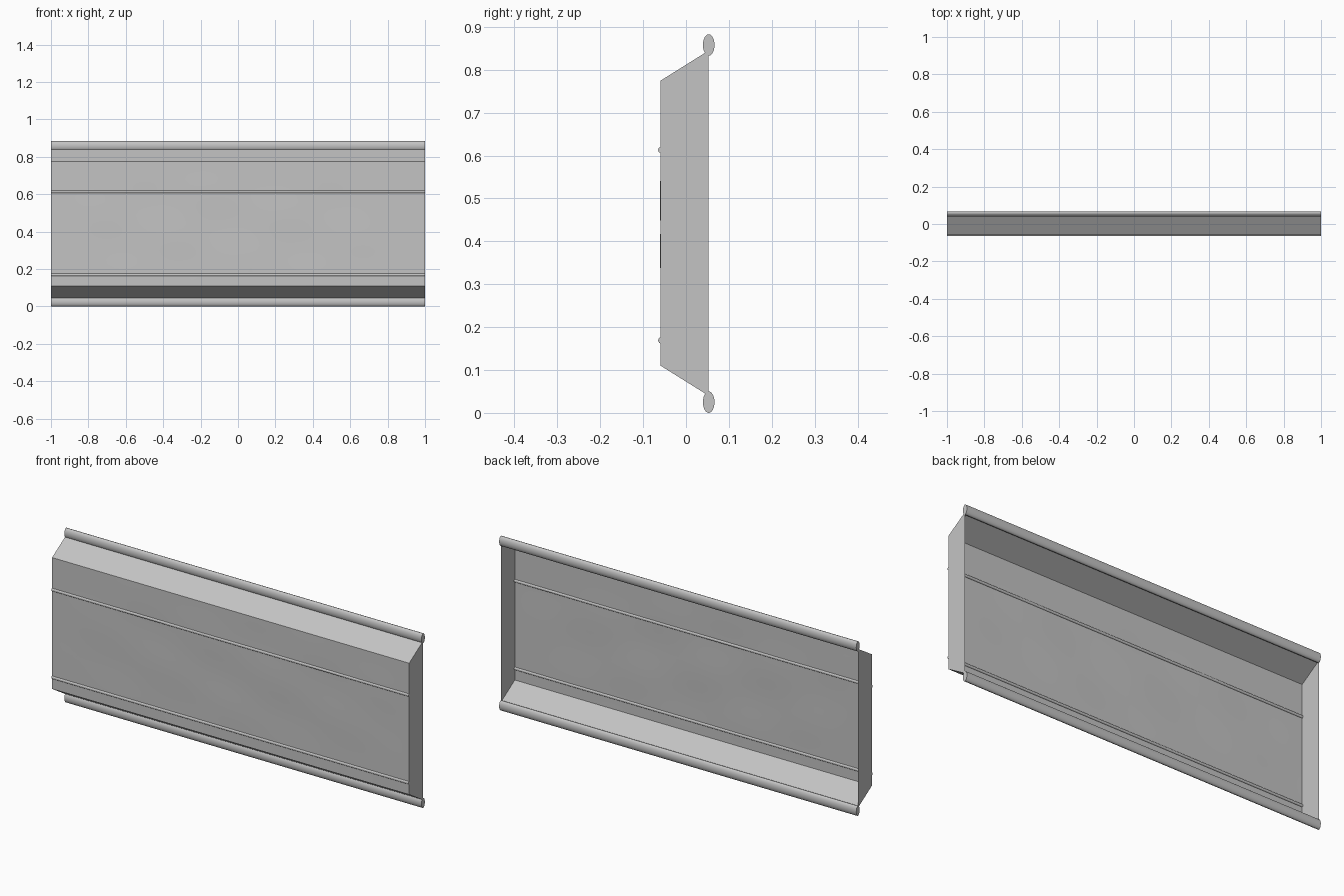
import bpy, bmesh, math

if "Cube" in bpy.data.objects:
    bpy.data.objects.remove(bpy.data.objects["Cube"])

grey = bpy.data.materials.new("light grey metal")
grey.diffuse_color = (0.55, 0.55, 0.55, 1)
grey.use_nodes = True
grey.node_tree.nodes["Principled BSDF"].inputs["Base Color"].default_value = grey.diffuse_color

Y_FRONT, Y_BACK = -0.059, 0.053
Z_LOW, Z_HIGH = 0.11, 0.775        # front face
Z_BOTTOM, Z_TOP = 0.04, 0.845      # open back rim


def finish(name, bm):
    me = bpy.data.meshes.new(name)
    bm.to_mesh(me)
    bm.free()
    me.materials.append(grey)
    ob = bpy.data.objects.new(name, me)
    bpy.context.collection.objects.link(ob)
    bpy.ops.object.select_all(action='DESELECT')
    ob.select_set(True)
    bpy.context.view_layer.objects.active = ob
    bpy.ops.object.shade_smooth_by_angle(angle=math.radians(25))
    return ob


def rod(name, y, z, ry, rz, sides):
    """Full-length elliptical bar along x with closed ends."""
    bm = bmesh.new()
    rings = [[bm.verts.new((x, y + ry * math.cos(2 * math.pi * i / sides),
                            z + rz * math.sin(2 * math.pi * i / sides)))
              for i in range(sides)] for x in (-1, 1)]
    for i in range(sides):
        j = (i + 1) % sides
        bm.faces.new((rings[0][i], rings[0][j], rings[1][j], rings[1][i]))
    for r in rings:
        bm.faces.new(r)
    bmesh.ops.recalc_face_normals(bm, faces=bm.faces)
    return finish(name, bm)


# Front sheet: a fine grid with very shallow hand-beaten waves
NX, NZ = 80, 28
bm = bmesh.new()
grid = []
for i in range(NX + 1):
    col = []
    for k in range(NZ + 1):
        x, t = -1 + 2 * i / NX, k / NZ
        z = Z_LOW + t * (Z_HIGH - Z_LOW)
        fade = math.sin(math.pi * t) * math.sin(math.pi * i / NX) ** 0.5 if 0 < i < NX else 0
        wave = math.sin(9.4 * x + 5 * z) * math.cos(14 * z - 3 * x)
        col.append(bm.verts.new((x, Y_FRONT + 0.0015 * fade * wave, z)))
    grid.append(col)
for i in range(NX):
    for k in range(NZ):
        bm.faces.new((grid[i][k], grid[i + 1][k], grid[i + 1][k + 1], grid[i][k + 1]))
finish("front_sheet", bm)

# Sloped flanges and end walls, leaving the back open
bm = bmesh.new()
profile = [(Y_BACK, Z_BOTTOM), (Y_FRONT, Z_LOW), (Y_FRONT, Z_HIGH), (Y_BACK, Z_TOP)]
left, right = [[bm.verts.new((x, y, z)) for y, z in profile] for x in (-1, 1)]
bm.faces.new((left[0], right[0], right[1], left[1]))
bm.faces.new((left[2], right[2], right[3], left[3]))
bm.faces.new(left[::-1])
bm.faces.new(right)
bmesh.ops.recalc_face_normals(bm, faces=bm.faces)
# keep every wall facing outward from the middle of the pan
for f in bm.faces:
    c = f.calc_center_median()
    c.y, c.z = c.y, c.z - 0.4425
    if f.normal.dot(c) < 0:
        f.normal_flip()
finish("flanges_and_end_walls", bm)

# Rounded rails along the top and bottom rims
for name, z in (("bottom_rail", 0.025), ("top_rail", 0.858)):
    rod(name, Y_BACK, z, 0.0135, 0.025, 24)

# Slim raised ribs on the front
for name, z in (("lower_rib", 0.169), ("upper_rib", 0.613)):
    rod(name, Y_FRONT, z, 0.006, 0.007, 12)
